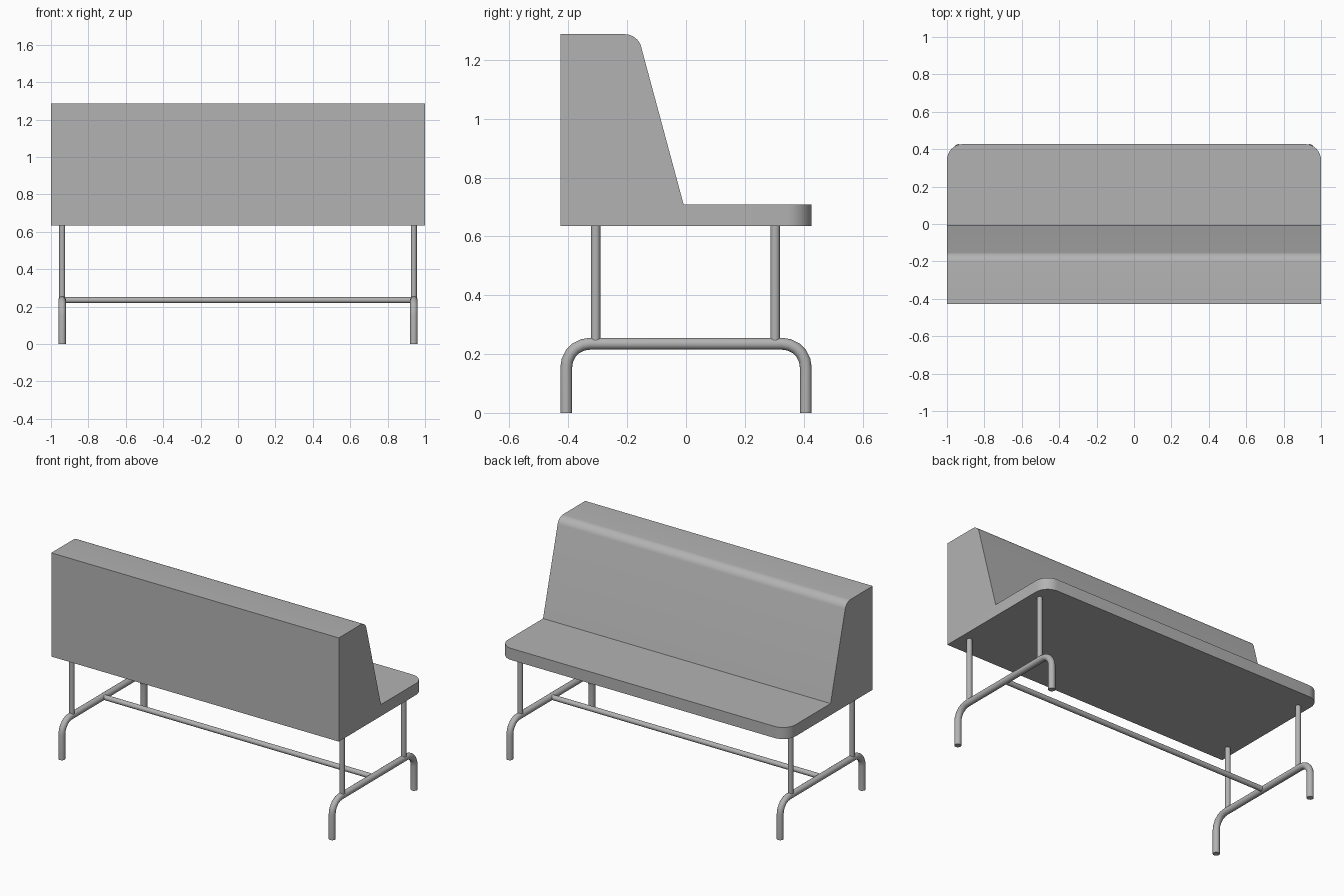
import bpy, bmesh, math
from mathutils import Vector

cube = bpy.data.objects.get("Cube")
if cube:
    bpy.data.objects.remove(cube, do_unlink=True)


def make_material(name, value):
    mat = bpy.data.materials.new(name)
    mat.use_nodes = True
    colour = (value, value, value, 1)
    mat.diffuse_color = colour
    mat.node_tree.nodes["Principled BSDF"].inputs["Base Color"].default_value = colour
    return mat


grey = make_material("plain grey", 0.45)


def add_object(name, bm):
    bmesh.ops.recalc_face_normals(bm, faces=bm.faces)
    mesh = bpy.data.meshes.new(name)
    bm.to_mesh(mesh)
    bm.free()
    mesh.materials.append(grey)
    obj = bpy.data.objects.new(name, mesh)
    bpy.context.collection.objects.link(obj)
    bpy.ops.object.select_all(action='DESELECT')
    obj.select_set(True)
    bpy.context.view_layer.objects.active = obj
    bpy.ops.object.shade_smooth_by_angle(angle=math.radians(35))
    return obj


def tube(name, path, radius, sides=16):
    """Sweep a round section along a path, mitring each joint."""
    bm = bmesh.new()
    pts = [Vector(p) for p in path]
    rings = []
    for i, p in enumerate(pts):
        before = (p - pts[i - 1]).normalized() if i else None
        after = (pts[i + 1] - p).normalized() if i < len(pts) - 1 else None
        tangent = ((before or after) + (after or before)).normalized()
        side = Vector((1, 0, 0)) if abs(tangent.x) < 0.5 else Vector((0, 1, 0))
        up = tangent.cross(side).normalized()
        angles = [2 * math.pi * k / sides for k in range(sides)]
        rings.append([bm.verts.new(p + radius * (side * math.cos(a) + up * math.sin(a)))
                      for a in angles])
    for a, b in zip(rings, rings[1:]):
        for k in range(sides):
            n = (k + 1) % sides
            bm.faces.new((a[k], a[n], b[n], b[k]))
    bm.faces.new(rings[0])
    bm.faces.new(rings[-1])
    return add_object(name, bm)


# Upholstered seat and backrest: one side profile extruded across the width
BOTTOM, SEAT_TOP, TOP, DEPTH = 0.635, 0.708, 1.287, 0.427
profile = [(-DEPTH, BOTTOM), (DEPTH, BOTTOM), (DEPTH, SEAT_TOP),
           (-0.008, SEAT_TOP), (-0.164, TOP), (-DEPTH, TOP)]
bm = bmesh.new()
face = bm.faces.new([bm.verts.new((-1, y, z)) for y, z in profile])
extruded = bmesh.ops.extrude_face_region(bm, geom=[face])
bmesh.ops.translate(bm, vec=(2, 0, 0),
                    verts=[v for v in extruded["geom"] if isinstance(v, bmesh.types.BMVert)])


def round_edges(test, offset, segments):
    edges = [e for e in bm.edges if all(test(v.co) for v in e.verts)]
    bmesh.ops.bevel(bm, geom=edges, offset=offset, segments=segments,
                    profile=0.5, affect='EDGES')


# Rounded top lip of the backrest, then the two outer corners of the seat
round_edges(lambda c: c.z > TOP - 0.01 and abs(c.y + 0.164) < 0.01, 0.042, 8)
for s in (-1, 1):
    round_edges(lambda c: c.y > DEPTH - 0.01 and c.x * s > 0.99, 0.085, 8)
add_object("seat_and_backrest", bm)

# Bent floor frames with two uprights each
FRAME_X, LEG_Y, RAIL_Z, BEND, RADIUS = 0.94, 0.407, 0.235, 0.08, 0.02
half = [(LEG_Y, 0)]
for i in range(6):
    a = math.radians(90 * i / 5)
    half.append((LEG_Y - BEND + BEND * math.cos(a), RAIL_Z - BEND + BEND * math.sin(a)))
outline = half + [(-y, z) for y, z in reversed(half)]
for side, x in (("left", FRAME_X), ("right", -FRAME_X)):
    tube(side + "_floor_frame", [(x, y, z) for y, z in outline], RADIUS)
    for end, y in (("front", -0.307), ("rear", 0.303)):
        tube(f"{side}_{end}_upright", [(x, y, RAIL_Z), (x, y, BOTTOM + 0.005)], 0.016)

# Stretcher joining the frames
tube("stretcher", [(-FRAME_X, 0, RAIL_Z), (FRAME_X, 0, RAIL_Z)], 0.016)
